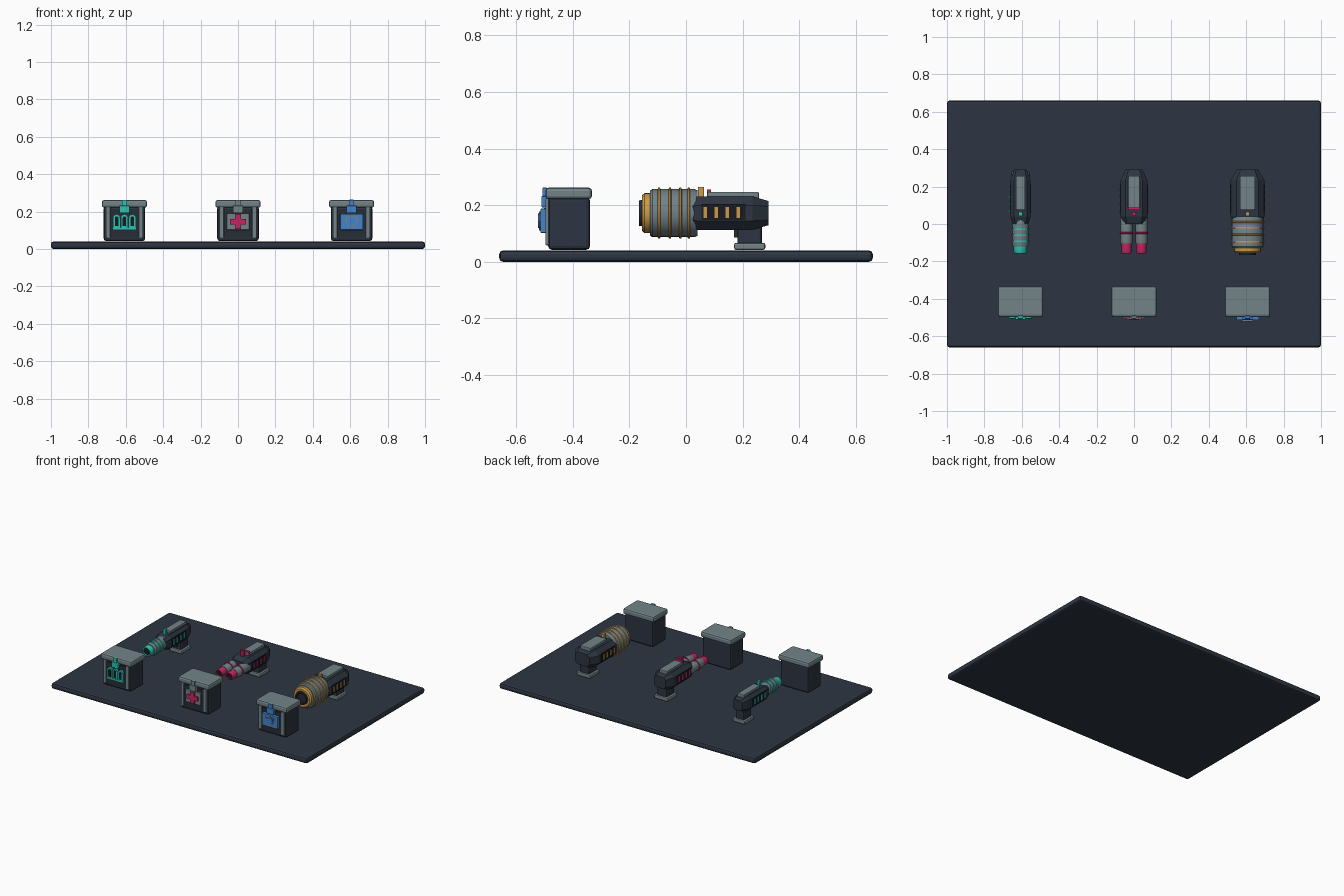
import bpy, bmesh, math
from mathutils import Matrix

cube = bpy.data.objects.get("Cube")
if cube:
    bpy.data.objects.remove(cube, do_unlink=True)


def material(name, rgb):
    m = bpy.data.materials.new(name)
    m.use_nodes = True
    m.diffuse_color = (*rgb, 1)
    m.node_tree.nodes["Principled BSDF"].inputs["Base Color"].default_value = (*rgb, 1)
    return m


NAVY = material("navy", (0.026, 0.036, 0.054))
DARK = material("dark_metal", (0.02, 0.025, 0.036))
BLACK = material("near_black", (0.009, 0.011, 0.015))
GREY = material("steel_grey", (0.17, 0.23, 0.25))
TEAL = material("teal", (0.025, 0.55, 0.45))
PINK = material("crimson", (0.55, 0.02, 0.12))
GOLD = material("gold", (0.6, 0.32, 0.07))
BLUE = material("blue", (0.055, 0.23, 0.62))


def finish(name, bm, mat, bevel=0, smooth=False):
    bmesh.ops.recalc_face_normals(bm, faces=bm.faces)
    mesh = bpy.data.meshes.new(name)
    bm.to_mesh(mesh)
    bm.free()
    obj = bpy.data.objects.new(name, mesh)
    bpy.context.collection.objects.link(obj)
    mesh.materials.append(mat)
    if bevel:
        mod = obj.modifiers.new("bevel", "BEVEL")
        mod.width, mod.segments = bevel, 2
    if smooth:
        bpy.ops.object.select_all(action="DESELECT")
        obj.select_set(True)
        bpy.context.view_layer.objects.active = obj
        bpy.ops.object.shade_smooth_by_angle(angle=math.radians(35))
    return obj


def box(name, mat, x, y, z, bevel=0):
    """Box from (min, max) pairs on each axis."""
    bm = bmesh.new()
    size = [b - a for a, b in (x, y, z)]
    mid = [(a + b) / 2 for a, b in (x, y, z)]
    bmesh.ops.create_cube(bm, size=1, matrix=Matrix.Translation(mid) @ Matrix.Diagonal((*size, 1)))
    return finish(name, bm, mat, bevel)


def block(name, mat, cx, w, y, z, bevel=0):
    return box(name, mat, (cx - w / 2, cx + w / 2), y, z, bevel)


def loft(name, mat, rings, smooth=False):
    """Skin a list of equal-length closed loops and cap both ends."""
    bm = bmesh.new()
    loops = [[bm.verts.new(p) for p in ring] for ring in rings]
    n = len(loops[0])
    for a, b in zip(loops, loops[1:]):
        for i in range(n):
            bm.faces.new((a[i], a[(i + 1) % n], b[(i + 1) % n], b[i]))
    bm.faces.new(loops[0])
    bm.faces.new(loops[-1])
    return finish(name, bm, mat, 0, smooth)


def turned(name, mat, cx, cz, profile, n=24):
    """Turned part along y; the profile is (y, radius) pairs."""
    rings = [[(cx + r * math.cos(math.tau * i / n), y, cz + r * math.sin(math.tau * i / n))
              for i in range(n)] for y, r in profile]
    return loft(name, mat, rings, True)


def plate(name, mat, cx, cz, outline, y0, y1):
    """Extrude an x-z outline along y."""
    return loft(name, mat, [[(cx + x, y, cz + z) for x, z in outline] for y in (y0, y1)])


def arch(w, h):
    r = w / 2
    arc = [(r * math.cos(a), h - r + r * math.sin(a)) for a in (math.pi * i / 8 for i in range(9))]
    return [(-r, 0), (r, 0)] + arc


def shield(s):
    half = [(0, 0.85), (0.9, 0.65), (0.85, -0.1), (0.5, -0.65), (0, -1)]
    return [(x * s, z * s) for x, z in half + [(-x, z) for x, z in half[-2:0:-1]]]


# Display base
box("base_slab", NAVY, (-1, 1), (-0.66, 0.66), (0, 0.04), 0.014)


# Supply crates
def crate(label, cx, accent):
    block(label + "_crate_body", NAVY, cx, 0.222, (-0.487, -0.339), (0.042, 0.23), 0.014)
    block(label + "_crate_lid", GREY, cx, 0.242, (-0.497, -0.332), (0.221, 0.262), 0.012)
    block(label + "_crate_panel", DARK, cx, 0.15, (-0.492, -0.48), (0.06, 0.215))
    for side in (-1, 1):
        block(label + "_crate_pillar", GREY, cx + side * 0.088, 0.024, (-0.497, -0.48),
              (0.058, 0.225), 0.005)
    block(label + "_clasp_strap", accent, cx, 0.028, (-0.507, -0.49), (0.222, 0.262), 0.003)
    block(label + "_clasp", accent, cx, 0.054, (-0.511, -0.485), (0.192, 0.232), 0.004)


crate("ammo", -0.607, TEAL)
crate("health", 0, GREY)
crate("armor", 0.607, BLUE)

# Ammo emblem: three round-topped cartridges
for i in (-1, 0, 1):
    x = -0.607 + i * 0.042
    plate("cartridge", TEAL, x, 0.106, arch(0.039, 0.08), -0.506, -0.488)
    plate("cartridge_inset", BLACK, x, 0.122, arch(0.019, 0.052), -0.509, -0.5)
block("cartridge_foot", TEAL, -0.607, 0.126, (-0.508, -0.488), (0.102, 0.116))

# Health emblem: cross on a plate
block("cross_plate", GREY, 0, 0.122, (-0.503, -0.488), (0.102, 0.19), 0.003)
block("cross_bar", PINK, 0, 0.084, (-0.512, -0.5), (0.131, 0.161))
block("cross_post", PINK, 0, 0.03, (-0.512, -0.5), (0.106, 0.186))

# Armor emblem: shield on a plate
block("shield_plate", BLUE, 0.607, 0.122, (-0.514, -0.488), (0.102, 0.188), 0.003)
plate("shield_rim", GREY, 0.607, 0.147, shield(0.037), -0.519, -0.51)
plate("shield_face", BLUE, 0.607, 0.147, shield(0.028), -0.522, -0.515)

# Weapons
CZ = 0.172


def section(cx, y, w, h, c):
    """Rectangle with chamfered corners, half sizes w and h."""
    pts = [(w, h - c), (w - c, h), (c - w, h), (-w, h - c),
           (-w, c - h), (c - w, -h), (w - c, -h), (w, c - h)]
    return [(cx + x, y, CZ + z) for x, z in pts]


def weapon(label, cx, w, h, accent, plate_w):
    c = w * 0.35
    loft(label + "_receiver", NAVY, [
        section(cx, 0.0, w * 0.78, h * 0.7, c * 0.75), section(cx, 0.04, w, h, c),
        section(cx, 0.235, w, h, c), section(cx, 0.292, w * 0.62, h * 0.72, c * 0.6)])
    top = CZ + h
    block(label + "_top_plate", GREY, cx, plate_w, (0.075, 0.257), (top - 0.01, top + 0.016), 0.004)
    block(label + "_sight", accent, cx, 0.022, (0.042, 0.064), (top - 0.005, top + 0.034), 0.004)
    # Side vents
    for side in (-1, 1):
        x = cx + side * w
        block(label + "_vent_panel", BLACK, x, 0.006, (0.055, 0.21), (CZ - 0.024, CZ + 0.03))
        for i in range(4):
            y = 0.068 + 0.039 * i
            block(label + "_vent_light", accent, x, 0.012, (y - 0.006, y + 0.006),
                  (CZ - 0.017, CZ + 0.022))
    # Grip, trigger and stand foot
    grip = min(0.075, w * 1.2)
    block(label + "_grip", NAVY, cx, grip, (0.182, 0.268), (0.055, CZ - h * 0.7), 0.008)
    block(label + "_trigger", DARK, cx, 0.018, (0.17, 0.186), (0.085, 0.135))
    block(label + "_foot", GREY, cx, grip + 0.03, (0.17, 0.28), (0.042, 0.067), 0.007)


def barrel(label, cx, r, front, tip_r, tip_y, accent, ring_ys):
    turned(label + "_barrel", GREY, cx, CZ,
           [(0.04, r * 0.95), (0.03, r), (front + 0.008, r), (front, r * 0.93)])
    for y in ring_ys:
        turned(label + "_ring", accent, cx, CZ,
               [(y - 0.005, r), (y - 0.003, r + 0.005), (y + 0.003, r + 0.005), (y + 0.005, r)])
    # Hollow muzzle with a dark bore
    turned(label + "_muzzle", accent, cx, CZ,
           [(front + 0.005, tip_r), (tip_y + 0.01, tip_r), (tip_y, tip_r * 0.88),
            (tip_y, tip_r * 0.68), (tip_y + 0.012, tip_r * 0.64)])
    turned(label + "_bore", BLACK, cx, CZ,
           [(tip_y + 0.02, tip_r * 0.62), (tip_y + 0.008, tip_r * 0.62)])


# Slim teal weapon
weapon("slim_weapon", -0.607, 0.054, 0.05, TEAL, 0.05)
barrel("slim_weapon", -0.607, 0.043, -0.12, 0.036, -0.157, TEAL, (-0.028, -0.06, -0.092))

# Twin-barrel crimson weapon
weapon("twin_weapon", 0, 0.071, 0.056, PINK, 0.062)
block("twin_weapon_crossbar", PINK, 0, 0.066, (0.075, 0.089), (0.235, 0.256))
for side in (-1, 1):
    barrel("twin_weapon", side * 0.04, 0.033, -0.105, 0.028, -0.157, PINK, (-0.048,))

# Heavy gold weapon
weapon("heavy_weapon", 0.607, 0.09, 0.059, GOLD, 0.082)
barrel("heavy_weapon", 0.607, 0.085, -0.127, 0.071, -0.156, GOLD, (-0.095, -0.057, -0.02, 0.01))
turned("heavy_weapon_nozzle", DARK, 0.607, CZ,
       [(-0.14, 0.047), (-0.166, 0.045), (-0.166, 0.036), (-0.15, 0.034)])
